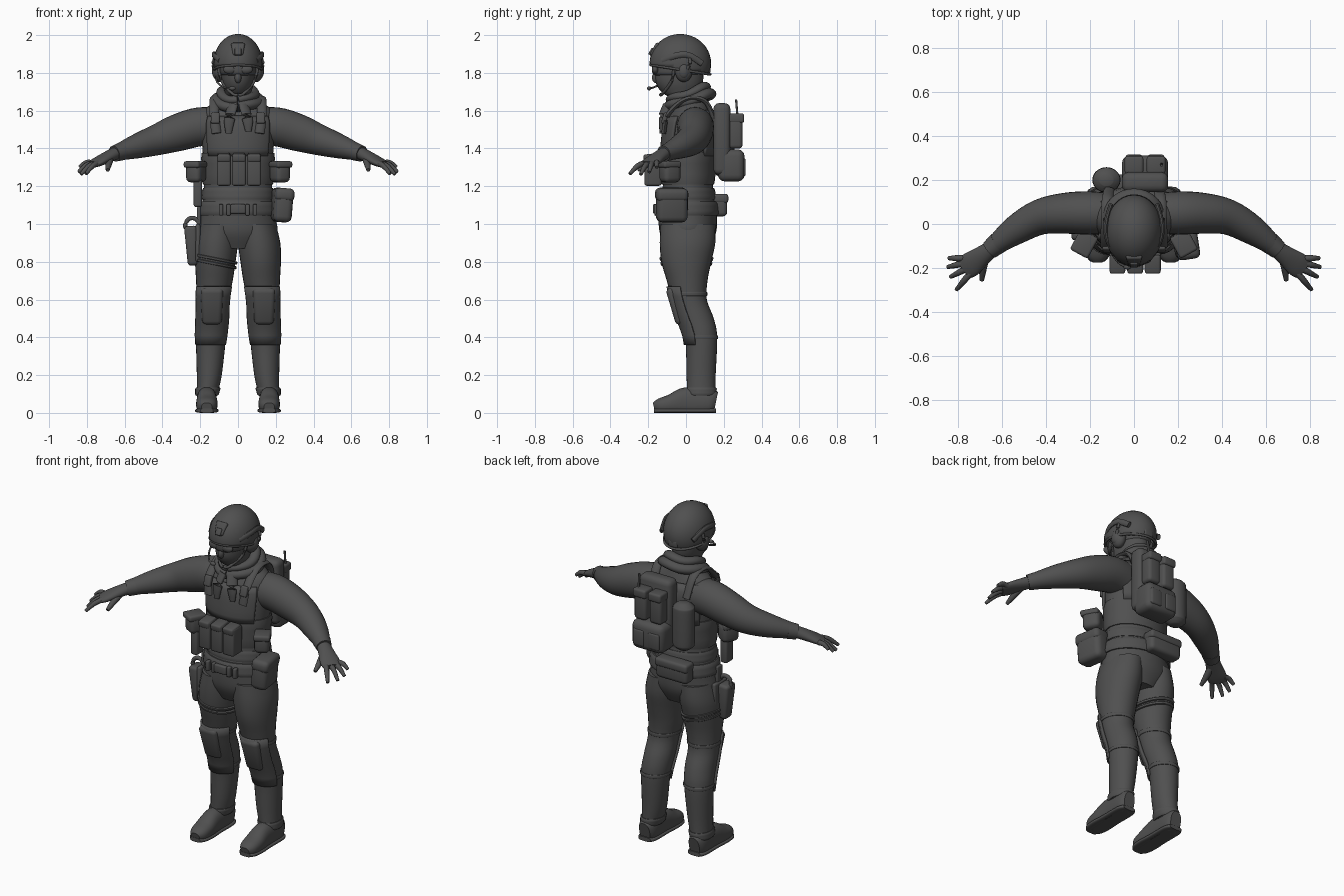
import bpy, bmesh
from math import sin, cos, pi, radians
from mathutils import Vector, Matrix, Euler

cube = bpy.data.objects.get("Cube")
if cube:
    bpy.data.objects.remove(cube, do_unlink=True)

GREY = (0.08, 0.08, 0.08, 1)
mat = bpy.data.materials.new("dark grey")
mat.use_nodes = True
mat.diffuse_color = GREY
mat.node_tree.nodes["Principled BSDF"].inputs["Base Color"].default_value = GREY
SIDES = (("right", -1), ("left", 1))


def finish(name, bm):
    """Turn a bmesh into a shaded, coloured object."""
    bmesh.ops.recalc_face_normals(bm, faces=bm.faces)
    mesh = bpy.data.meshes.new(name)
    bm.to_mesh(mesh)
    bm.free()
    mesh.materials.append(mat)
    obj = bpy.data.objects.new(name, mesh)
    bpy.context.collection.objects.link(obj)
    bpy.ops.object.select_all(action="DESELECT")
    obj.select_set(True)
    bpy.context.view_layer.objects.active = obj
    bpy.ops.object.shade_smooth_by_angle(angle=radians(45))
    return obj


def smooth_path(rows, steps):
    """Catmull-Rom interpolation of rows of numbers."""
    out = []
    for i in range(len(rows) - 1):
        a, b, c, d = (rows[max(0, min(len(rows) - 1, i + k))] for k in (-1, 0, 1, 2))
        for s in range(steps):
            t = s / steps
            out.append([q + t / 2 * (r - p + t * (2 * p - 5 * q + 4 * r - s4 + t * (3 * (q - r) + s4 - p)))
                        for p, q, r, s4 in zip(a, b, c, d)])
    return out + [list(rows[-1])]


def loft(name, rows, flat=False, side=1, steps=4, seg=28, arc=None, power=1, floor=None, tilt=0):
    """Skin elliptical rings (x, y, z, radius a, radius b)."""
    rows = smooth_path(rows, steps) if steps > 1 else rows
    points = [Vector(r[:3]) for r in rows]
    bm, rings = bmesh.new(), []
    for i, row in enumerate(rows):
        across, up = Vector((1, 0, 0)), Vector((0, 1, 0))
        if not flat:
            along = (points[min(i + 1, len(rows) - 1)] - points[max(i - 1, 0)]).normalized()
            helper = Vector((0, 0, 1)) if abs(along.z) < 0.95 else Vector((0, 1, 0))
            across = along.cross(helper).normalized()
            up = across.cross(along)
        ring = []
        for k in range(seg + (1 if arc else 0)):
            angle = arc[0] + (arc[1] - arc[0]) * k / seg if arc else 2 * pi * k / seg
            ca, sa = cos(angle), sin(angle)
            ca = abs(ca) ** power * (1 if ca > 0 else -1)
            sa = abs(sa) ** power * (1 if sa > 0 else -1)
            p = points[i] + across * ca * row[3] + up * sa * row[4]
            p.z += tilt * (p.x - row[0])
            if floor is not None:
                p.z = max(p.z, floor)
            ring.append(bm.verts.new((p.x * side, p.y, p.z)))
        rings.append(ring)
    for low, high in zip(rings, rings[1:]):
        for k in range(seg):
            j = (k + 1) % len(low)
            bm.faces.new((low[k], low[j], high[j], high[k]))
    if not arc:
        bm.faces.new(rings[0])
        bm.faces.new(rings[-1])
    return finish(name, bm)


def tube(name, pts, radius, side=1, thick=None, steps=4):
    return loft(name, [(*p, radius, thick or radius) for p in pts], side=side, seg=10, steps=steps)


def box(name, center, size, bevel=0.015, rot=(0, 0, 0), taper=1):
    """Rounded box; taper scales the bottom."""
    bm = bmesh.new()
    bmesh.ops.create_cube(bm, size=1)
    for v in bm.verts:
        k = taper if v.co.z < 0 else 1
        v.co = Vector((v.co.x * size[0] * k, v.co.y * size[1] * k, v.co.z * size[2]))
    bmesh.ops.bevel(bm, geom=bm.edges[:], offset=bevel, segments=3, profile=0.5, affect="EDGES")
    bm.transform(Matrix.Translation(center) @ Euler(rot).to_matrix().to_4x4())
    return finish(name, bm)


def ball(name, center, radii, cut=None):
    """Ellipsoid, optionally trimmed below a plane (point, normal)."""
    bm = bmesh.new()
    bmesh.ops.create_uvsphere(bm, u_segments=32, v_segments=20, radius=1)
    bm.transform(Matrix.Translation(center) @ Matrix.Diagonal((*radii, 1)))
    if cut:
        bmesh.ops.bisect_plane(bm, geom=bm.verts[:] + bm.edges[:] + bm.faces[:],
                               plane_co=cut[0], plane_no=cut[1], clear_inner=True)
    return finish(name, bm)


def thicken(obj, amount):
    mod = obj.modifiers.new("thickness", "SOLIDIFY")
    mod.thickness, mod.offset = amount, 0


def band(name, rows, low, high, grow, side=1, arc=None, tilt=0):
    """Layer hugging a body loft between two heights."""
    table = sorted(smooth_path(rows, 6), key=lambda r: r[2])
    picked = []
    for i in range(7):
        z = low + (high - low) * i / 6
        for a, b in zip(table, table[1:]):
            if a[2] <= z <= b[2]:
                t = (z - a[2]) / (b[2] - a[2])
                r = [p + (q - p) * t for p, q in zip(a, b)]
                edge = grow * (0.5 if i in (0, 6) else 1)
                picked.append((r[0], r[1], z, r[3] + edge, r[4] + edge))
                break
    obj = loft(name, picked, True, side, 1, arc=arc, tilt=tilt)
    if arc:
        thicken(obj, 0.014)
    return obj


# Body
torso = [(0, .01, .87, .13, .11), (0, .01, .95, .205, .148), (0, .01, 1.03, .2, .155), (0, .01, 1.1, .19, .15),
         (0, .01, 1.2, .18, .133), (0, .01, 1.3, .18, .135), (0, .015, 1.42, .19, .135), (0, .025, 1.53, .195, .13),
         (0, .03, 1.6, .18, .105), (0, .035, 1.645, .13, .085), (0, .03, 1.69, .08, .075)]
loft("torso", torso, True)
leg = [(.165, .08, .09, .054, .074), (.152, .08, .2, .066, .077), (.143, .08, .4, .08, .085),
       (.136, .052, .5, .084, .095), (.133, .018, .6, .085, .092), (.125, .006, .7, .097, .108),
       (.12, .002, .8, .107, .132), (.112, .008, .9, .112, .147), (.1, .01, 1, .1, .145)]
arm = [(.08, .045, 1.51, .09, .1), (.2, .05, 1.515, .098, .103), (.32, .048, 1.483, .092, .098),
       (.43, .03, 1.445, .08, .082), (.54, -.03, 1.41, .066, .064), (.64, -.105, 1.378, .042, .042)]
boot = [(.165, .158, .055, .035, .055), (.165, .12, .06, .052, .07), (.165, 0, .06, .053, .075),
        (.165, -.08, .045, .057, .053), (.165, -.14, .036, .05, .04), (.165, -.17, .03, .028, .024)]
sole = [(x, y, .012, a + .005, .012) for x, y, z, a, b in boot]
tips = {"index": (.805, -.298, 1.265), "middle": (.832, -.24, 1.262),
        "ring": (.845, -.195, 1.275), "little": (.84, -.155, 1.3)}

for word, s in SIDES:
    loft(word + "_leg", leg, True, s)
    band(word + "_trouser_cuff", leg, .092, .135, .008, s)
    loft(word + "_boot", boot, side=s, power=.85, floor=0)
    loft(word + "_boot_sole", sole, side=s, power=.6)
    # Knee protection
    band(word + "_knee_base", leg, .36, .67, .006, s, (pi * 1.12, pi * 1.88))
    box(word + "_knee_pad", (.138 * s, -.058, .565), (.12, .05, .2), .022, (.27, 0, 0), .85)
    for z in (.4, .63):
        band(word + "_knee_strap", leg, z - .01, z + .01, .005, s)
    # Arm, glove and fingers
    loft(word + "_arm", arm, side=s)
    loft(word + "_glove_cuff", [(.615, -.085, 1.385, .05, .048), (.655, -.118, 1.372, .043, .043)], side=s, steps=2)
    loft(word + "_palm", [(.64, -.107, 1.378, .036, .034), (.69, -.145, 1.355, .045, .03),
                          (.74, -.183, 1.33, .056, .024), (.77, -.205, 1.315, .05, .018)], side=s)
    for i, (finger, tip) in enumerate(tips.items()):
        root = Vector((.735 + i * .012, -.215 + i * .02, 1.325))
        mid = (root + Vector(tip)) / 2 + Vector((0, 0, .012))
        loft(f"{word}_{finger}_finger", [(*root, .015, .015), (*mid, .014, .014), (*tip, .009, .009)], side=s, seg=10)
    loft(word + "_thumb", [(.675, -.15, 1.35, .02, .02), (.685, -.205, 1.315, .017, .017),
                           (.69, -.255, 1.285, .01, .01)], side=s, seg=10)
    # Vest shoulder straps and side pouches
    tube(word + "_shoulder_strap", [(.115, -.118, 1.48), (.125, -.1, 1.57), (.125, -.03, 1.645), (.122, .04, 1.667),
                                    (.12, .11, 1.64), (.11, .155, 1.53)], .026, s, .013)
    box(word + "_strap_buckle", (.12 * s, -.112, 1.56), (.045, .025, .06), .008, (-.3, 0, 0))
    box(word + "_side_pouch", (.222 * s, -.085, 1.275), (.085, .1, .11), .025, (0, 0, .5 * s))
    box(word + "_side_pouch_flap", (.226 * s, -.09, 1.315), (.092, .105, .035), .012, (0, 0, .5 * s))
    # Headset, helmet rail and chin strap
    ball(word + "_ear_cup", (.098 * s, -.012, 1.81), (.036, .046, .058))
    ball(word + "_ear_cup_cover", (.118 * s, -.012, 1.81), (.02, .03, .04))
    tube(word + "_helmet_rail", [(.095, -.125, 1.865), (.124, -.06, 1.89), (.126, .01, 1.895), (.105, .085, 1.85)],
         .011, s, .017)
    tube(word + "_headset_arm", [(.118, .02, 1.89), (.132, .02, 1.85), (.122, 0, 1.81)], .009, s)
    tube(word + "_chin_strap", [(.108, -.06, 1.86), (.088, -.075, 1.76), (.03, -.125, 1.69), (0, -.135, 1.685)],
         .008, s)

# Head and helmet
loft("masked_head", [(0, .03, 1.6, .075, .075), (0, .02, 1.66, .072, .085), (0, -.025, 1.69, .068, .095),
                     (0, -.035, 1.74, .083, .122), (0, -.035, 1.8, .09, .128), (0, -.03, 1.9, .09, .12)], True)
ball("nose_under_mask", (0, -.158, 1.775), (.018, .022, .03))
shell = ball("helmet", (0, -.03, 1.85), (.124, .157, .15), ((0, -.19, 1.845), (0, .16, 1)))
thicken(shell, .012)
brim = [(.125 * sin(a), -.03 - .158 * cos(a), 1.842 - .025 * (1 - cos(a)))
        for a in (2 * pi * i / 32 for i in range(33))]
tube("helmet_rim", brim, .007, steps=1)
box("helmet_mount", (0, -.165, 1.925), (.075, .025, .075), .01, (-.55, 0, 0), .7)
box("helmet_mount_clip", (0, -.182, 1.912), (.035, .02, .04), .006, (-.5, 0, 0))
box("helmet_rear_dial", (0, .118, 1.82), (.06, .025, .045), .01)
loft("goggle_frame", [(0, -.04, 1.785, .082, .122), (0, -.04, 1.8, .096, .138), (0, -.04, 1.835, .098, .14),
                      (0, -.04, 1.848, .088, .13)], True)
for word, s in SIDES:
    ball(word + "_goggle_lens", (.042 * s, -.163, 1.818), (.036, .018, .024))
tube("microphone_boom", [(-.115, -.03, 1.785), (-.11, -.11, 1.75), (-.07, -.175, 1.722), (-.03, -.195, 1.718)], .005)
ball("microphone", (-.03, -.195, 1.718), (.018, .011, .011))

# Scarf: two overlapping loops and hanging tails
for name, y, z, rx, ry, fat in (("lower_scarf", .02, 1.655, .108, .105, .036), ("upper_scarf", .012, 1.692, .085, .09, .03)):
    loop = [(rx * sin(a), y - ry * cos(a), z - .034 * cos(a) + .006 * sin(3 * a), fat, fat * .8)
            for a in (2 * pi * i / 16 for i in range(17))]
    loft(name, loop, seg=14, steps=2)
for name, x, end in (("left_scarf_tail", .05, 1.49), ("right_scarf_tail", -.045, 1.48)):
    loft(name, [(x * .6, -.1, 1.63, .03, .018), (x, -.128, 1.56, .03, .014), (x * 1.1, -.13, end, .016, .01)])

# Vest and belt
band("waist_wrap", torso, 1.21, 1.375, .012)
band("vest_front", torso, 1.36, 1.57, .008, arc=(pi * 1.2, pi * 1.8))
band("vest_back", torso, 1.36, 1.6, .008, arc=(pi * .2, pi * .8))
band("jacket_hem", torso, 1.13, 1.19, .008)
band("belt", torso, 1.045, 1.12, .014)
box("belt_buckle", (0, -.163, 1.08), (.08, .025, .05), .008)
for x in (-.09, -.05, .05, .09):
    box("belt_clip", (x, -.153, 1.075), (.022, .03, .06), .006)

# Magazine pouches on the chest
for x in (-.075, .005, .085):
    box("magazine_pouch", (x, -.175, 1.285), (.074, .09, .165), .012)
    box("magazine_flap", (x, -.182, 1.352), (.07, .085, .04), .01, (.12, 0, 0))

# Hip gear
box("hip_pouch", (.232, -.075, 1.1), (.1, .165, .18), .03, (0, .08, .15))
box("hip_pouch_flap", (.238, -.076, 1.155), (.105, .17, .07), .025, (0, .08, .15))
box("small_belt_pouch", (-.212, -.085, 1.165), (.045, .07, .15), .012)
box("rear_belt_pouch", (-.05, .178, 1.1), (.21, .08, .12), .022)
box("rear_pouch_flap", (-.05, .184, 1.135), (.215, .08, .05), .015)

# Thigh holster with straps
box("holster_panel", (-.212, -.015, .9), (.025, .12, .2), .01)
box("holster", (-.245, -.03, .885), (.07, .09, .21), .018, (0, -.06, 0), .75)
tube("holster_grip", [(-.242 + .037 * cos(a), -.03, .99 + .042 * sin(a))
                      for a in (2 * pi * i / 12 for i in range(13))], .012, steps=2)
box("holster_hanger", (-.207, -.015, 1.02), (.02, .05, .14), .006)
for z in (.79, .815):
    band("thigh_strap", leg, z - .008, z + .008, .007, -1, tilt=.2)

# Backpack, side roll and radio
box("backpack_panel", (.05, .19, 1.45), (.21, .09, .38), .03)
box("lower_pack", (.05, .24, 1.31), (.21, .14, .17), .035)
for x in (0, .1):
    box("upper_pack_pouch", (x, .262, 1.49), (.08, .075, .18), .018)
    box("upper_pack_flap", (x, .268, 1.56), (.085, .08, .05), .012)
    box("lower_pack_pocket", (x, .3, 1.3), (.075, .03, .1), .012)
loft("side_roll", [(-.125, .2, z, r, r * .9) for z, r in
                   ((1.25, .03), (1.27, .056), (1.3, .063), (1.48, .063), (1.51, .056), (1.53, .03))], True)
tube("radio_antenna", [(.125, .275, 1.54), (.125, .27, 1.6), (.125, .265, 1.66)], .006)
